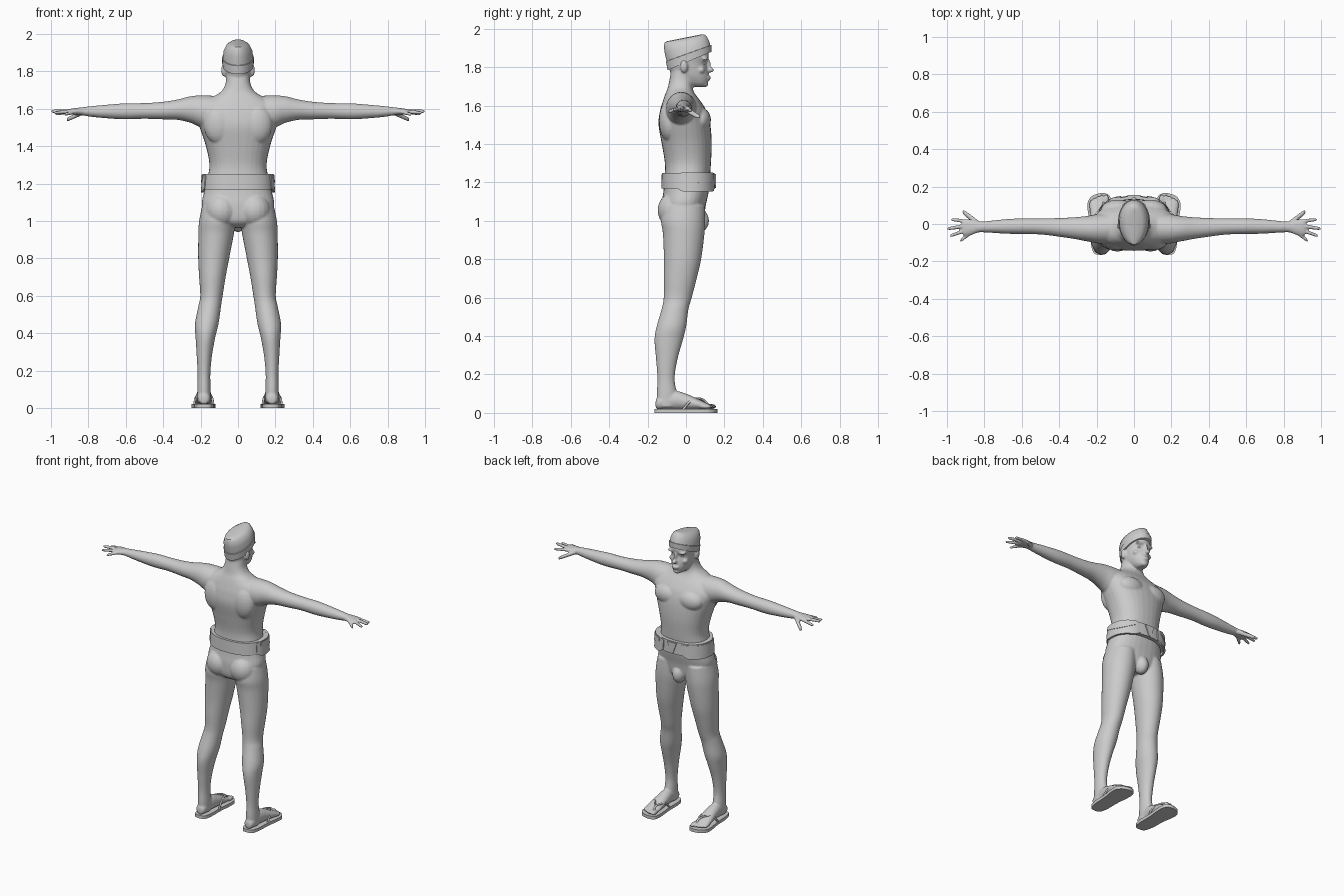
import bpy, bmesh, math
from mathutils import Vector, Matrix


def smooth_rows(rows, sub):
    """Catmull-Rom interpolation of the loft rows."""
    out = []
    for i in range(len(rows) - 1):
        p0, p1, p2, p3 = (rows[max(i - 1, 0)], rows[i], rows[i + 1], rows[min(i + 2, len(rows) - 1)])
        for k in range(sub):
            t = k / sub
            out.append([0.5 * (2 * b + (c - a) * t + (2 * a - 5 * b + 4 * c - d) * t * t
                               + (3 * b - a - 3 * c + d) * t ** 3) for a, b, c, d in zip(p0, p1, p2, p3)])
    return out + [list(rows[-1])]


def sup(a, p):
    c, s = math.cos(a), math.sin(a)
    return math.copysign(abs(c) ** (2 / p), c), math.copysign(abs(s) ** (2 / p), s)


def skin(bm, rings, loop=False):
    vs = [[bm.verts.new(q) for q in r] for r in rings]
    n = len(vs[0])
    pairs = list(zip(vs, vs[1:])) + ([(vs[-1], vs[0])] if loop else [])
    for r, q in pairs:
        for j in range(n):
            bm.faces.new((r[j], r[(j + 1) % n], q[(j + 1) % n], q[j]))
    if not loop:
        bm.faces.new(vs[0])
        bm.faces.new(vs[-1])


def loft(bm, axis, rows, s=1, p=2.0, n=32, sub=5):
    """rows: position on axis, two centre offsets, two radii."""
    rings = []
    for t, c1, c2, r1, r2 in smooth_rows(rows, sub):
        ring = []
        for j in range(n):
            a, b = sup(2 * math.pi * j / n, p)
            u, v = c1 + a * max(r1, .001), c2 + b * max(r2, .001)
            q = {'x': (t, u, v), 'y': (u, t, v), 'z': (u, v, t)}[axis]
            ring.append((q[0] * s, q[1], q[2]))
        rings.append(ring)
    skin(bm, rings)


def blob(bm, c, r):
    m = Matrix.Translation(c) @ Matrix.Diagonal((*r, 1))
    bmesh.ops.create_uvsphere(bm, u_segments=20, v_segments=14, radius=1, matrix=m)


def finish(bm, name, mirror=False, angle=40):
    bmesh.ops.recalc_face_normals(bm, faces=bm.faces[:])
    me = bpy.data.meshes.new(name)
    bm.to_mesh(me)
    bm.free()
    ob = bpy.data.objects.new(name, me)
    bpy.context.collection.objects.link(ob)
    bpy.ops.object.select_all(action='DESELECT')
    ob.select_set(True)
    bpy.context.view_layer.objects.active = ob
    bpy.ops.object.shade_smooth_by_angle(angle=math.radians(angle))
    if mirror:
        ob.modifiers.new("mirror", 'MIRROR')
    return ob


# Body: torso and neck
bm = bmesh.new()
loft(bm, 'z', [(.965, 0, -.01, .05, .07), (1.0, 0, -.015, .15, .105), (1.08, 0, -.012, .192, .115),
               (1.15, 0, 0, .183, .118), (1.22, 0, .006, .166, .118), (1.3, 0, .01, .153, .12),
               (1.4, 0, .004, .172, .13), (1.5, 0, -.008, .205, .135), (1.57, 0, -.014, .225, .122),
               (1.62, 0, -.022, .205, .1), (1.66, 0, -.03, .14, .078), (1.69, 0, -.03, .092, .066),
               (1.73, 0, -.025, .068, .062), (1.79, 0, -.015, .062, .06)], p=2.3)
# Head
loft(bm, 'z', [(1.698, 0, .065, .022, .03), (1.715, 0, .05, .042, .062), (1.75, 0, .026, .06, .092),
               (1.785, 0, .014, .068, .1), (1.82, 0, .007, .073, .1), (1.86, 0, .012, .077, .107),
               (1.9, 0, .008, .07, .1)], p=2.2)
blob(bm, (0, .124, 1.786), (.016, .022, .014))
blob(bm, (0, .113, 1.812), (.009, .016, .034))
blob(bm, (0, .113, 1.748), (.026, .017, .007))
blob(bm, (0, .11, 1.737), (.023, .018, .007))
blob(bm, (0, .095, 1.712), (.026, .022, .016))
blob(bm, (0, .07, 1.0), (.042, .05, .06))
for s in (1, -1):
    # Brow, cheek and ear
    blob(bm, (s * .033, .098, 1.845), (.034, .018, .01))
    blob(bm, (s * .045, .078, 1.785), (.022, .02, .018))
    blob(bm, (s * .076, -.01, 1.805), (.014, .02, .034))
    # Chest, shoulder blade and seat muscles
    blob(bm, (s * .085, .075, 1.525), (.092, .055, .065))
    blob(bm, (s * .1, -.085, 1.52), (.085, .056, .11))
    blob(bm, (s * .088, -.06, 1.055), (.088, .088, .095))
    # Arm
    loft(bm, 'x', [(.06, -.02, 1.58, .085, .085), (.18, -.025, 1.583, .08, .088), (.25, -.025, 1.595, .068, .072),
                   (.32, -.022, 1.595, .058, .055), (.4, -.018, 1.59, .05, .047), (.5, -.013, 1.588, .043, .042),
                   (.6, -.012, 1.586, .042, .043), (.68, -.013, 1.585, .039, .038),
                   (.78, -.015, 1.585, .031, .029), (.83, -.016, 1.586, .029, .022),
                   (.87, -.018, 1.585, .041, .018), (.905, -.018, 1.584, .045, .014),
                   (.918, -.018, 1.584, .036, .008)], s)
    # Fingers and thumb
    for a, b, r in (((.89, .014, 1.584), (.98, .024, 1.572), .0095),
                    ((.89, -.008, 1.586), (1.0, -.026, 1.586), .01),
                    ((.89, -.03, 1.585), (.985, -.064, 1.578), .0095),
                    ((.87, -.045, 1.583), (.93, -.09, 1.568), .0095),
                    ((.83, .0, 1.58), (.918, .068, 1.54), .0125)):
        a, b = Vector(a), Vector(b)
        w = math.hypot(1, (b.y - a.y) / (b.x - a.x))
        loft(bm, 'x', [(*a.lerp(b, t), r * k * w, r * k)
                       for t, k in ((0, 1.1), (.5, 1.05), (.85, .95), (.95, .75), (1, .25))], s, n=12, sub=3)
    # Leg
    loft(bm, 'z', [(1.08, .1, -.012, .092, .11), (1.0, .11, -.015, .098, .115), (.93, .117, -.012, .095, .108),
                   (.8, .13, -.018, .083, .097), (.7, .137, -.03, .071, .086), (.6, .142, -.043, .06, .073),
                   (.54, .152, -.057, .061, .07), (.45, .167, -.076, .063, .077), (.38, .174, -.09, .053, .074),
                   (.28, .18, -.1, .041, .056), (.18, .182, -.104, .034, .045), (.1, .182, -.1, .036, .052),
                   (.03, .182, -.1, .036, .05)], s)
    # Foot and toes
    loft(bm, 'y', [(-.158, .182, .045, .015, .018), (-.14, .182, .052, .032, .034), (-.06, .182, .066, .038, .048),
                   (0, .183, .058, .043, .042), (.06, .186, .045, .049, .029), (.1, .187, .036, .05, .019),
                   (.122, .187, .033, .045, .012)], s)
    for x, y, r in ((.148, .128, .014), (.172, .128, .0105), (.193, .121, .01), (.212, .111, .01), (.229, .1, .0095)):
        blob(bm, (s * x, y, .033), (r, .031, r * 1.05))
body = finish(bm, "body")
rm = body.modifiers.new("fuse", 'REMESH')
rm.mode, rm.voxel_size, rm.use_smooth_shade = 'VOXEL', .0055, True
sm = body.modifiers.new("soften", 'SMOOTH')
sm.factor, sm.iterations = .5, 5

# Eyes
bm = bmesh.new()
blob(bm, (.032, .088, 1.822), (.014, .013, .01))
finish(bm, "eyes", mirror=True)

# Folded cap: tilted rings with a turned-up band
bm = bmesh.new()
rings = []
for cy, hy, hx, z, k in ((.018, .108, .079, 1.832, .42), (.018, .114, .084, 1.832, .42), (.014, .118, .085, 1.872, .36),
                         (.013, .114, .081, 1.873, .36), (.004, .116, .077, 1.908, .25), (-.004, .111, .062, 1.938, .22),
                         (-.008, .102, .042, 1.95, .2), (-.01, .09, .012, 1.953, .2)):
    rings.append([(hx * math.cos(a), cy + hy * math.sin(a), z + k * hy * math.sin(a))
                  for a in (2 * math.pi * j / 48 for j in range(48))])
skin(bm, rings)
finish(bm, "cap")


# Belt with side pouches and front flap
def belt_pt(a, off, z):
    x, y = sup(a, 2.3)
    flare = (1.25 - z) * .08
    return ((.178 + off + flare) * x, .011 + (.133 + off + flare * .4) * y, z)


def rect_ring(a, o0, o1, z0, z1):
    return [belt_pt(a, o0, z0), belt_pt(a, o1, z0), belt_pt(a, o1, z1), belt_pt(a, o0, z1)]


bm = bmesh.new()
skin(bm, [rect_ring(2 * math.pi * j / 64, -.02, .004, 1.168, 1.25) for j in range(64)], loop=True)
finish(bm, "belt")
bm = bmesh.new()
rings = []
for j in range(21):
    t = j / 20
    e = max(0, abs(t - .5) - .38) / .12
    rings.append(rect_ring(math.radians(-22 + 94 * t), .0, .013 - .004 * e, 1.153 + .022 * e, 1.252 - .012 * e))
skin(bm, rings)
# Curved pouch flap
rings = []
for j in range(21):
    t = j / 20
    rings.append(rect_ring(math.radians(-12 + 74 * t), .008, .016, 1.222 - .025 * math.sin(math.pi * t), 1.245))
skin(bm, rings)
finish(bm, "belt_pouches", mirror=True)
bm = bmesh.new()
tri = [(-.035, 1.245), (.035, 1.245), (.008, 1.172), (-.008, 1.172)]
skin(bm, [[(x, y, z) for x, z in tri] for y in (.135, .155)])
finish(bm, "belt_buckle")

# Sandal soles
bm = bmesh.new()
half = smooth_rows([(-.165, .18, .006), (-.155, .18, .035), (-.1, .181, .05), (0, .183, .053), (.07, .185, .062),
                    (.12, .184, .062), (.152, .176, .045), (.165, .168, .012)], 4)
outline = [(x + w, y) for y, x, w in half] + [(x - w, y) for y, x, w in reversed(half)]
skin(bm, [[(x, y, z) for x, y in outline] for z in (0, .009, .011, .021)])
finish(bm, "sandal_soles", mirror=True)

# Sandal straps
cu = bpy.data.curves.new("sandal_straps", 'CURVE')
cu.dimensions, cu.bevel_depth, cu.bevel_resolution, cu.use_fill_caps = '3D', .006, 3, True
for pts in ([(.161, .12, .02), (.163, .105, .055), (.15, .06, .066), (.139, .02, .055), (.132, -.015, .018)],
            [(.161, .12, .02), (.163, .105, .055), (.192, .062, .075), (.222, .025, .062), (.234, -.015, .018)]):
    sp = cu.splines.new('BEZIER')
    sp.bezier_points.add(len(pts) - 1)
    for b, q in zip(sp.bezier_points, pts):
        b.co, b.handle_left_type, b.handle_right_type = q, 'AUTO', 'AUTO'
straps = bpy.data.objects.new("sandal_straps", cu)
bpy.context.collection.objects.link(straps)
straps.modifiers.new("mirror", 'MIRROR')
